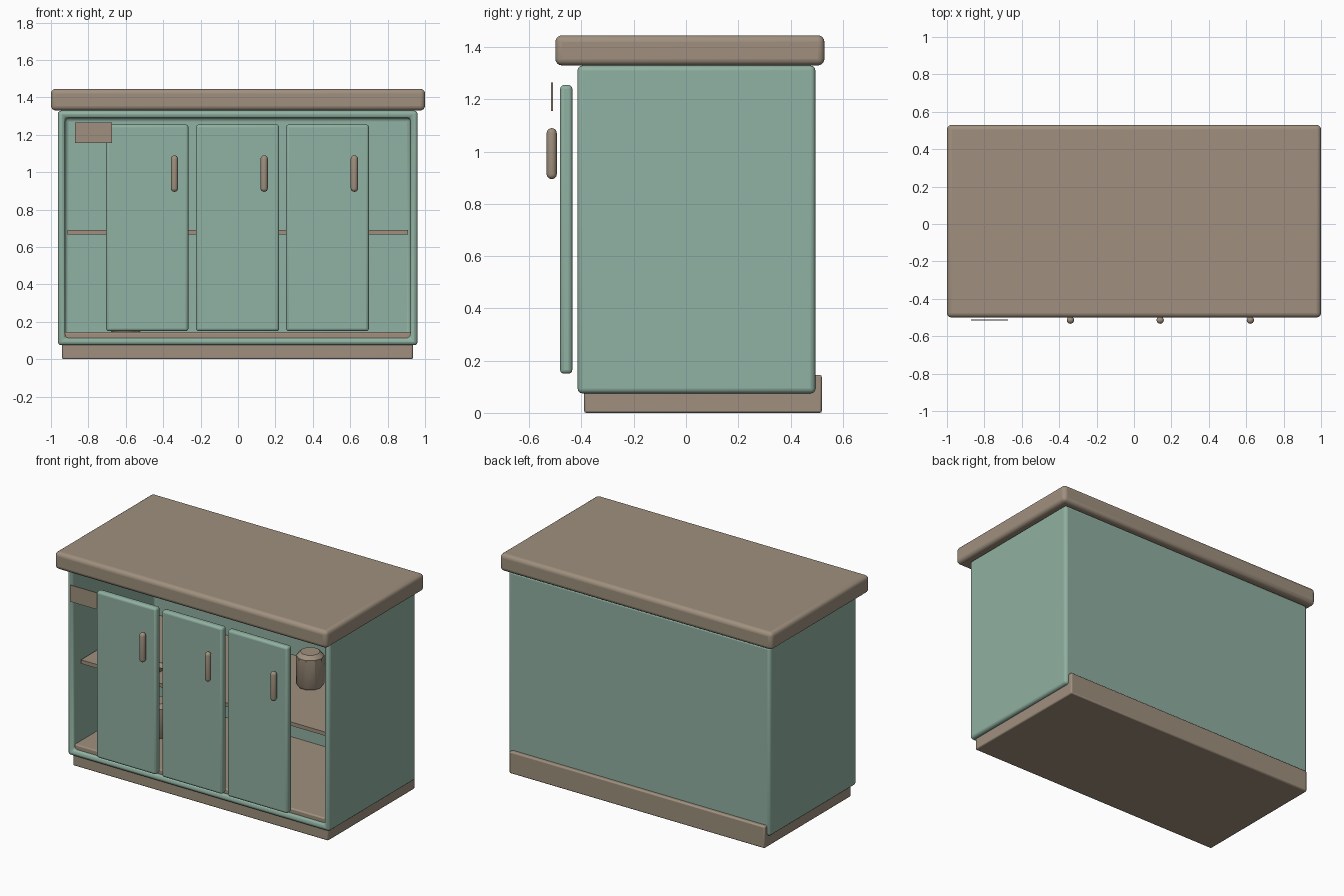
import bpy, bmesh, math
from mathutils import Vector

cube = bpy.data.objects.get("Cube")
if cube:
    bpy.data.objects.remove(cube, do_unlink=True)


def material(name, rgb):
    m = bpy.data.materials.new(name)
    m.use_nodes = True
    color = (*rgb, 1)
    m.diffuse_color = color
    m.node_tree.nodes["Principled BSDF"].inputs["Base Color"].default_value = color
    return m


green = material("sage_green", (0.28, 0.44, 0.36))
brown = material("warm_taupe", (0.35, 0.28, 0.21))


def finish(name, bm, mat, bevel=0, segments=3):
    bmesh.ops.recalc_face_normals(bm, faces=bm.faces)
    mesh = bpy.data.meshes.new(name)
    bm.to_mesh(mesh)
    bm.free()
    obj = bpy.data.objects.new(name, mesh)
    bpy.context.collection.objects.link(obj)
    mesh.materials.append(mat)
    if bevel:
        mod = obj.modifiers.new("rounded_edges", "BEVEL")
        mod.width = bevel
        mod.segments = segments
        mod.limit_method = "ANGLE"
    bpy.ops.object.select_all(action="DESELECT")
    obj.select_set(True)
    bpy.context.view_layer.objects.active = obj
    bpy.ops.object.shade_smooth_by_angle(angle=math.radians(35))
    return obj


def box_mesh(x, y, z):
    bm = bmesh.new()
    bmesh.ops.create_cube(bm, size=1)
    for v in bm.verts:
        v.co = Vector(r[0] if c < 0 else r[1] for c, r in zip(v.co, (x, y, z)))
    return bm


def box(name, x, y, z, mat, bevel=0, segments=3):
    return finish(name, box_mesh(x, y, z), mat, bevel, segments)


def lathe(name, profile, center, mat, sides):
    # Revolve (radius, height) pairs and close both ends
    bm = bmesh.new()
    rings = []
    for r, h in profile:
        ring = []
        for i in range(sides):
            a = math.tau * i / sides
            ring.append(bm.verts.new(Vector(center) + Vector((r * math.cos(a), r * math.sin(a), h))))
        rings.append(ring)
    for low, high in zip(rings, rings[1:]):
        for i in range(sides):
            j = (i + 1) % sides
            bm.faces.new((low[i], low[j], high[j], high[i]))
    bm.faces.new(rings[0])
    bm.faces.new(rings[-1])
    return finish(name, bm, mat)


# Worktop and plinth
box("countertop", (-1, 1), (-0.5, 0.53), (1.33, 1.445), brown, 0.025, 4)
box("plinth", (-0.94, 0.935), (-0.39, 0.52), (0, 0.145), brown, 0.008, 2)

# Cabinet shell, hollowed from the front
shell = box_mesh((-0.963, 0.96), (-0.415, 0.495), (0.075, 1.329))
shell.normal_update()
front = min(shell.faces, key=lambda f: f.calc_center_median().y)
bmesh.ops.inset_region(shell, faces=[front], thickness=0.055)
cavity = bmesh.ops.extrude_face_region(shell, geom=[front])
bmesh.ops.translate(shell, vec=(0, 0.86, 0),
                    verts=[v for v in cavity["geom"] if isinstance(v, bmesh.types.BMVert)])
if front.is_valid:
    bmesh.ops.delete(shell, geom=[front], context="FACES_ONLY")
finish("cabinet_shell", shell, green, 0.018)

# Inner shelf
box("shelf", (-0.912, 0.908), (-0.345, 0.45), (0.667, 0.692), brown)

# Doors and rounded pull handles
r = 0.019
cap = [(r * math.sin(t * math.pi / 8) + 0.0005, r * (1 - math.cos(t * math.pi / 8))) for t in range(5)]
handle_profile = cap + [(rad, 0.195 - h) for rad, h in reversed(cap)]
doors = (("right", -0.705, -0.265, -0.34),
         ("middle", -0.225, 0.22, 0.14),
         ("left", 0.257, 0.7, 0.622))
for side, x0, x1, hx in doors:
    box(side + "_door", (x0, x1), (-0.482, -0.435), (0.15, 1.255), green, 0.015)
    lathe(side + "_handle", handle_profile, (hx, -0.514, 0.895), brown, 16)

# Small plate at the upper right corner
box("name_plate", (-0.872, -0.675), (-0.517, -0.51), (1.155, 1.265), brown)

# Stored items
jar = [(0.075, 0), (0.085, 0.015), (0.085, 0.2), (0.06, 0.225)]
lathe("shelf_jar", jar, (0.425, 0.15, 0.692), brown, 10)
lathe("floor_jar", jar, (-0.6, 0.02, 0.145), brown, 10)
lathe("shelf_dish", [(0.03, 0), (0.05, 0.03), (0.045, 0.03), (0.025, 0.008)],
      (-0.45, -0.2, 0.692), brown, 12)
